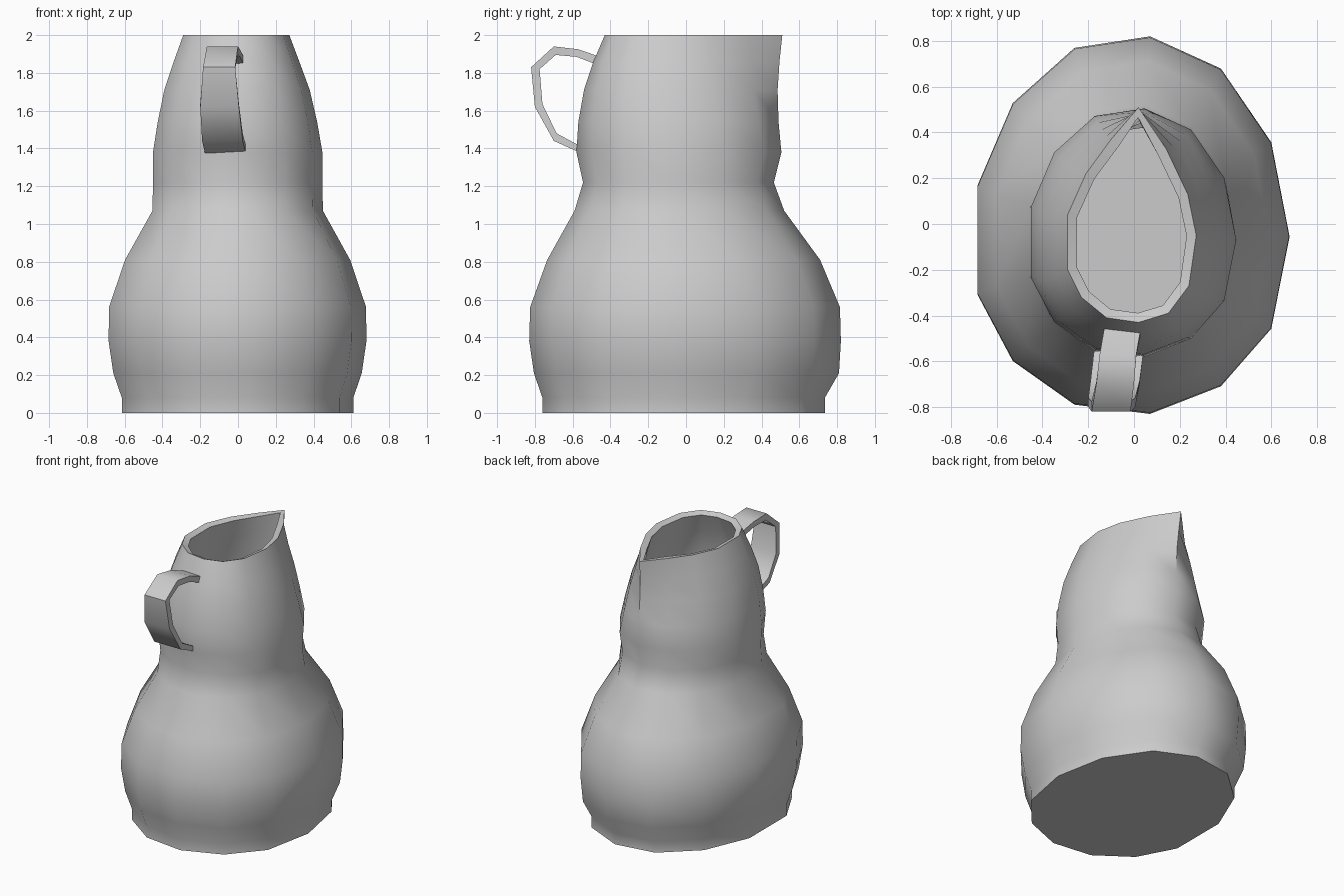
import bpy, bmesh

if "Cube" in bpy.data.objects:
    bpy.data.objects.remove(bpy.data.objects["Cube"])

# 13-sided cross-sections: oval belly, and teardrop rim with the spout at +y
OVAL = [(.07, .82), (.38, .68), (.60, .36), (.68, -.05), (.60, -.45), (.38, -.70), (.07, -.82),
        (-.26, -.78), (-.53, -.59), (-.685, -.30), (-.685, .17), (-.53, .53), (-.26, .77)]
RIM = [(.02, .51), (.14, .33), (.235, .13), (.272, -.05), (.24, -.27), (.15, -.39), (.02, -.43),
       (-.12, -.41), (-.23, -.32), (-.29, -.20), (-.29, .04), (-.21, .22), (-.10, .37)]

# rings: z, half width, back-most and front-most y, blend towards the spout shape
RINGS = [(0, .615, -.76, .735, 0), (.08, .615, -.76, .735, 0), (.21, .66, -.805, .81, 0),
         (.38, .685, -.83, .82, 0), (.56, .683, -.825, .815, 0), (.81, .598, -.735, .71, 0),
         (1.07, .453, -.59, .52, 0), (1.22, .45, -.545, .465, 0), (1.38, .45, -.58, .505, 0),
         (1.54, .425, -.57, .49, .12), (1.71, .39, -.54, .485, .35), (1.86, .34, -.49, .495, .7),
         (2.0, .29, -.43, .51, 1)]


def finish(name, bm, angle):
    bmesh.ops.recalc_face_normals(bm, faces=bm.faces)
    me = bpy.data.meshes.new(name)
    bm.to_mesh(me)
    bm.free()
    ob = bpy.data.objects.new(name, me)
    bpy.context.collection.objects.link(ob)
    bpy.ops.object.select_all(action='DESELECT')
    ob.select_set(True)
    bpy.context.view_layer.objects.active = ob
    if name == "jug_body":
        # wall thickness
        m = ob.modifiers.new("wall", 'SOLIDIFY')
        m.thickness, m.offset = .045, -1
        bpy.ops.object.modifier_apply(modifier=m.name)
    bpy.ops.object.shade_smooth_by_angle(angle=angle)
    return ob


def loft(bm, rows):
    n = len(rows[0])
    for a, b in zip(rows, rows[1:]):
        for i in range(n):
            j = (i + 1) % n
            bm.faces.new((a[i], a[j], b[j], b[i]))


# jug body: lofted shell, closed at the foot, open at the rim
bm = bmesh.new()
rows = []
for z, hx, y0, y1, w in RINGS:
    row = []
    for (ox, oy), (rx, ry) in zip(OVAL, RIM):
        ux = ox / .685 * (1 - w) + rx / .29 * w
        uy = oy / .82 * (1 - w) + (ry - .04) / .47 * w
        row.append(bm.verts.new((ux * hx, (y0 + y1) / 2 + uy * (y1 - y0) / 2, z)))
    rows.append(row)
loft(bm, rows)
bm.faces.new(rows[0])
finish("jug_body", bm, 0.8)

# handle: flat strap, per section: outer y, z, inner y, z, left x, right x
STRAP = [(-.455, 1.885, -.475, 1.845, -.13, .03), (-.57, 1.925, -.58, 1.885, -.15, .01),
         (-.70, 1.94, -.69, 1.895, -.165, 0), (-.82, 1.83, -.775, 1.82, -.185, -.015),
         (-.80, 1.62, -.76, 1.635, -.20, .005), (-.70, 1.44, -.685, 1.48, -.19, .025),
         (-.555, 1.375, -.555, 1.41, -.175, .042)]
bm = bmesh.new()
rows = [[bm.verts.new(p) for p in ((l, oy, oz), (r, oy, oz), (r, iy, iz), (l, iy, iz))]
        for oy, oz, iy, iz, l, r in STRAP]
loft(bm, rows)
bm.faces.new(rows[0])
bm.faces.new(rows[-1])
finish("handle", bm, 0.9)
